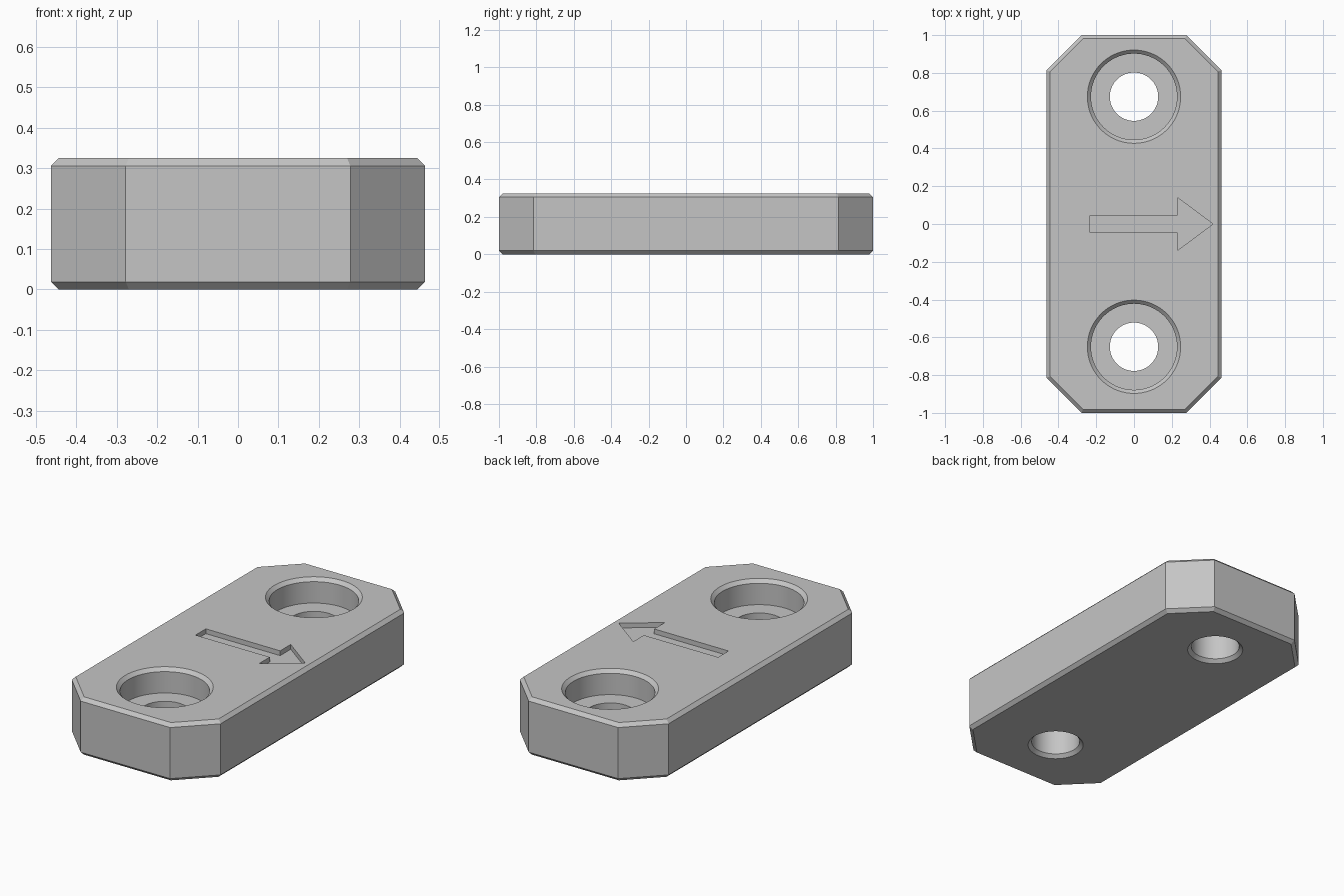
import bpy, bmesh, math

cube = bpy.data.objects.get("Cube")
if cube:
    bpy.data.objects.remove(cube, do_unlink=True)

HEIGHT = 0.325
CHAMFER = 0.019
HALF_X, HALF_Y, CORNER = 0.463, 1.0, 0.185

grey = bpy.data.materials.new("plain grey")
grey.use_nodes = True
colour = (0.56, 0.56, 0.56, 1)
grey.diffuse_color = colour
grey.node_tree.nodes["Principled BSDF"].inputs["Base Color"].default_value = colour


def finish(name, bm):
    bmesh.ops.recalc_face_normals(bm, faces=bm.faces)
    mesh = bpy.data.meshes.new(name)
    bm.to_mesh(mesh)
    bm.free()
    mesh.materials.append(grey)
    obj = bpy.data.objects.new(name, mesh)
    bpy.context.collection.objects.link(obj)
    return obj


def prism(name, outline, z0, z1, chamfer=0):
    """Extrude an outline upwards, chamfering the rims if asked."""
    bm = bmesh.new()
    base = bm.faces.new([bm.verts.new((x, y, z0)) for x, y in outline])
    up = bmesh.ops.extrude_face_region(bm, geom=[base], use_keep_orig=True)["geom"]
    bmesh.ops.translate(bm, vec=(0, 0, z1 - z0),
                        verts=[g for g in up if isinstance(g, bmesh.types.BMVert)])
    bmesh.ops.recalc_face_normals(bm, faces=bm.faces)
    if chamfer:
        rims = [e for e in bm.edges if abs(e.verts[0].co.z - e.verts[1].co.z) < 1e-5]
        bmesh.ops.bevel(bm, geom=rims, offset=chamfer, segments=1,
                        affect='EDGES', clamp_overlap=True)
    return finish(name, bm)


def lathe(name, profile, y, sides=72):
    """Turn a radius/height profile into a closed solid centred at y."""
    bm = bmesh.new()
    rings = []
    for r, z in profile:
        angles = [2 * math.pi * i / sides for i in range(sides)]
        rings.append([bm.verts.new((r * math.cos(a), y + r * math.sin(a), z)) for a in angles])
    for low, high in zip(rings, rings[1:]):
        for i in range(sides):
            j = (i + 1) % sides
            bm.faces.new((low[i], low[j], high[j], high[i]))
    bm.faces.new(rings[0])
    bm.faces.new(rings[-1])
    return finish(name, bm)


# Block with clipped corners and chamfered rims
cx, cy = HALF_X - CORNER, HALF_Y - CORNER
quarter = [(HALF_X, cy), (cx, HALF_Y)]
outline = (quarter + [(-x, y) for x, y in reversed(quarter)]
           + [(-x, -y) for x, y in quarter] + [(x, -y) for x, y in reversed(quarter)])
block = prism("mounting_block", outline, 0, HEIGHT, CHAMFER)

# Counterbored screw holes, chamfered at both mouths
BORE, SEAT, FLOOR = 0.128, 0.228, 0.186
hole_profile = [
    (BORE + 2 * CHAMFER, -CHAMFER), (BORE, CHAMFER), (BORE, FLOOR),
    (SEAT, FLOOR), (SEAT, HEIGHT - CHAMFER), (SEAT + 2 * CHAMFER, HEIGHT + CHAMFER),
]
cutters = [lathe("screw_hole_cutter", hole_profile, y) for y in (0.674, -0.65)]

# Shallow direction arrow pointing to +x
arrow = [(-0.232, -0.046), (0.23, -0.046), (0.23, -0.14), (0.418, 0.0),
         (0.23, 0.14), (0.23, 0.046), (-0.232, 0.046)]
cutters.append(prism("arrow_cutter", arrow, HEIGHT - 0.027, HEIGHT + 0.05))

for cutter in cutters:
    cutter.hide_render = True
    mod = block.modifiers.new(cutter.name, 'BOOLEAN')
    mod.operation = 'DIFFERENCE'
    mod.solver = 'EXACT'
    mod.object = cutter

# Bake the cuts, then drop the helpers
graph = bpy.context.evaluated_depsgraph_get()
cut_mesh = bpy.data.meshes.new_from_object(block.evaluated_get(graph))
block.modifiers.clear()
block.data = cut_mesh
for cutter in cutters:
    bpy.data.objects.remove(cutter, do_unlink=True)

bpy.ops.object.select_all(action='DESELECT')
block.select_set(True)
bpy.context.view_layer.objects.active = block
bpy.ops.object.shade_smooth_by_angle(angle=math.radians(25))
